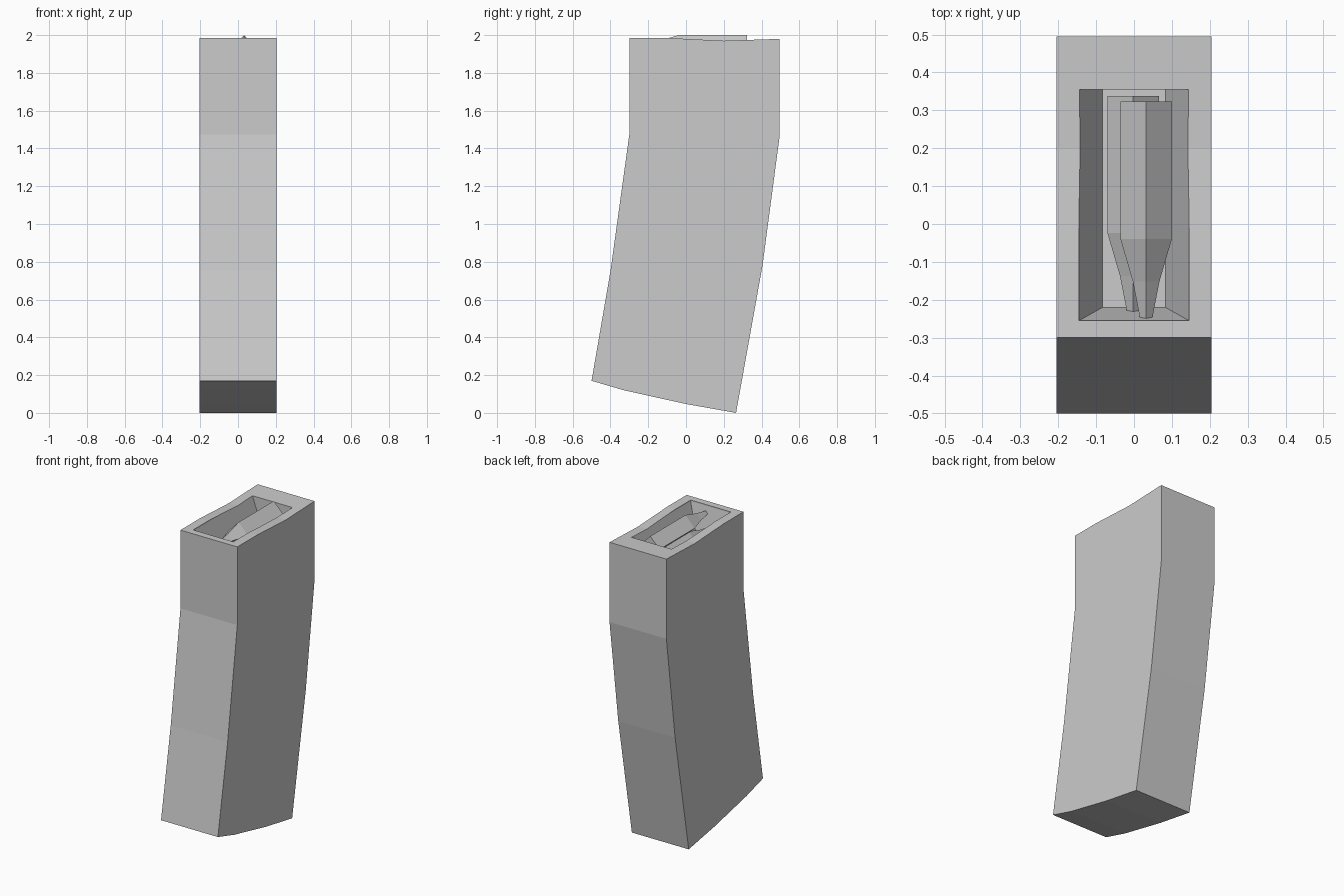
import bpy, bmesh

if "Cube" in bpy.data.objects:
    bpy.data.objects.remove(bpy.data.objects["Cube"])


def loft(name, rings):
    """Skin matching closed rings of points and cap both ends."""
    bm = bmesh.new()
    vs = [[bm.verts.new(p) for p in r] for r in rings]
    n = len(vs[0])
    for a, b in zip(vs, vs[1:]):
        for i in range(n):
            j = (i + 1) % n
            bm.faces.new((a[i], a[j], b[j], b[i]))
    bm.faces.new(vs[0][::-1])
    bm.faces.new(vs[-1])
    bmesh.ops.recalc_face_normals(bm, faces=bm.faces)
    me = bpy.data.meshes.new(name)
    bm.to_mesh(me)
    bm.free()
    ob = bpy.data.objects.new(name, me)
    bpy.context.collection.objects.link(ob)
    return ob


def rect(x, y0, y1, z):
    return [(-x, y0, z), (x, y0, z), (x, y1, z), (-x, y1, z)]


# Curved casing: side profile (y, z) swept across the width
profile = [(-0.30, 1.985), (-0.30, 1.475), (-0.40, 0.75), (-0.50, 0.17),
           (-0.33, 0.12), (0.0, 0.047), (0.265, 0.0), (0.405, 0.78),
           (0.495, 1.46), (0.495, 1.98), (0.20, 1.97), (-0.10, 1.985)]
casing = loft("casing", [[(x, y, z) for y, z in profile] for x in (-0.205, 0.205)])

# Tapered opening in the top
cutter = loft("opening_cutter", [rect(0.083, -0.22, 0.355, 1.80),
                                 rect(0.145, -0.255, 0.355, 1.978),
                                 rect(0.145, -0.255, 0.355, 2.06)])
cutter.hide_render = True
cutter.hide_viewport = True
cut = casing.modifiers.new("opening", 'BOOLEAN')
cut.operation = 'DIFFERENCE'
cut.solver = 'EXACT'
cut.object = cutter


# Four-sided cartridges, staggered in the opening
def cartridge(name, x, y, z):
    rings = []
    for dy, r in ((0, 0.068), (-0.362, 0.068), (-0.475, 0.035), (-0.573, 0.016)):
        rings.append([(x + r, y + dy, z), (x, y + dy, z + r),
                      (x - r, y + dy, z), (x, y + dy, z - r)])
    return loft(name, rings)


cartridge("upper_cartridge", 0.032, 0.323, 1.932)
cartridge("lower_cartridge", -0.002, 0.338, 1.84)
